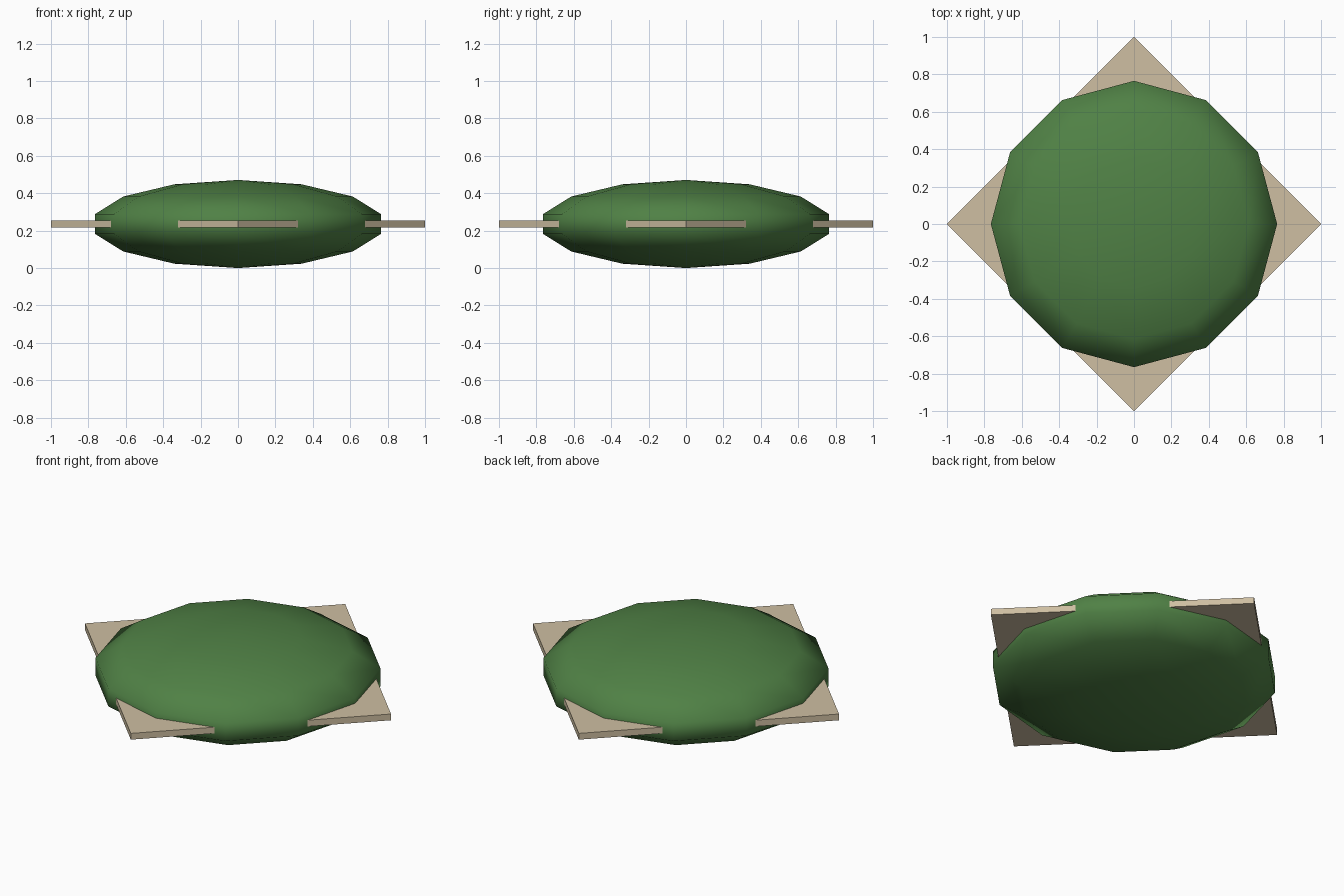
import bpy
import math

if "Cube" in bpy.data.objects:
    bpy.data.objects.remove(bpy.data.objects["Cube"])

CENTRE_Z = 0.2355


def paint(obj, name, colour):
    mat = bpy.data.materials.new(name)
    mat.diffuse_color = (*colour, 1)
    mat.use_nodes = True
    mat.node_tree.nodes["Principled BSDF"].inputs["Base Color"].default_value = mat.diffuse_color
    obj.data.materials.append(mat)


# Flattened twelve-sided cushion, smooth shaded
bpy.ops.mesh.primitive_uv_sphere_add(segments=12, ring_count=7, radius=1,
                                     location=(0, 0, CENTRE_Z))
cushion = bpy.context.object
cushion.name = "cushion"
cushion.scale = (0.785, 0.785, CENTRE_Z)
bpy.ops.object.transform_apply(location=False, rotation=False, scale=True)
bpy.ops.object.shade_smooth()
paint(cushion, "green", (0.08, 0.22, 0.06))

# Thin square plate, turned so its corners lie on the axes
bpy.ops.mesh.primitive_cube_add(size=1, location=(0, 0, CENTRE_Z + 0.001),
                                rotation=(0, 0, math.radians(45)))
plate = bpy.context.object
plate.name = "square_plate"
plate.scale = (math.sqrt(2), math.sqrt(2), 0.037)
bpy.ops.object.transform_apply(location=False, rotation=True, scale=True)
paint(plate, "tan", (0.62, 0.52, 0.36))
